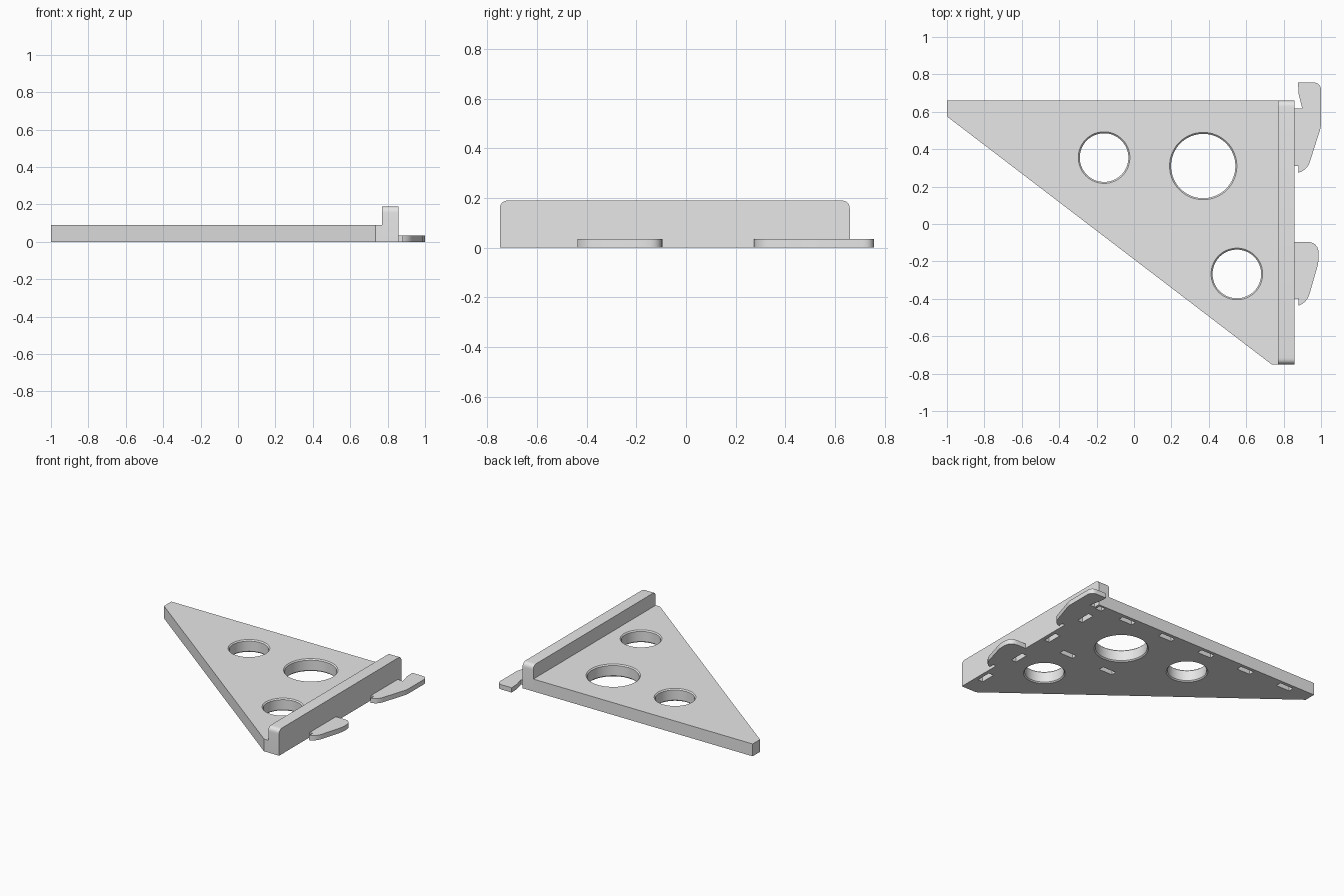
import bpy
import bmesh
import math
from mathutils import Vector

cube = bpy.data.objects.get("Cube")
if cube:
    bpy.data.objects.remove(cube)

grey = bpy.data.materials.new("plain grey")
grey.use_nodes = True
grey.diffuse_color = (0.8, 0.8, 0.8, 1)
grey.node_tree.nodes["Principled BSDF"].inputs["Base Color"].default_value = (0.8, 0.8, 0.8, 1)


def make_object(name, bm):
    bmesh.ops.recalc_face_normals(bm, faces=bm.faces)
    mesh = bpy.data.meshes.new(name)
    bm.to_mesh(mesh)
    bm.free()
    mesh.materials.append(grey)
    obj = bpy.data.objects.new(name, mesh)
    bpy.context.collection.objects.link(obj)
    return obj


def extrude(name, points, offset):
    """Prism from a closed outline of 3D points."""
    bm = bmesh.new()
    face = bm.faces.new([bm.verts.new(p) for p in points])
    new = bmesh.ops.extrude_face_region(bm, geom=[face])["geom"]
    verts = [v for v in new if isinstance(v, bmesh.types.BMVert)]
    bmesh.ops.translate(bm, verts=verts, vec=offset)
    return make_object(name, bm)


def rounded(points, steps=6):
    """Round the outline corners that carry a third value, the radius."""
    out = []
    for i, (x, y, r) in enumerate(points):
        p = Vector((x, y))
        if r == 0:
            out.append(p)
            continue
        a = p + (Vector(points[i - 1][:2]) - p).normalized() * r
        b = p + (Vector(points[(i + 1) % len(points)][:2]) - p).normalized() * r
        for k in range(steps + 1):
            t = k / steps
            out.append(a * (1 - t) ** 2 + p * 2 * t * (1 - t) + b * t * t)
    return out


def box_cutter(x, y, sx, sy, depth):
    pts = [(x + i * sx / 2, y + j * sy / 2, -0.05)
           for i, j in ((-1, -1), (1, -1), (1, 1), (-1, 1))]
    return extrude("slot_cutter", pts, (0, 0, depth + 0.05))


def hole_cutter(x, y, r, lip=0.008):
    """Round hole with a fine chamfer on both rims."""
    bm = bmesh.new()
    top, far = PLATE, 0.02
    profile = [(r + far, -far), (r - lip, lip), (r - lip, top - lip), (r + far, top + far)]
    rings = []
    for rad, z in profile:
        rings.append([bm.verts.new((x + rad * math.cos(a), y + rad * math.sin(a), z))
                      for a in (math.tau * k / 64 for k in range(64))])
    for low, high in zip(rings, rings[1:]):
        for k in range(64):
            n = (k + 1) % 64
            bm.faces.new((low[k], low[n], high[n], high[k]))
    bm.faces.new(rings[0])
    bm.faces.new(rings[-1])
    return make_object("hole_cutter", bm)


def cut(obj, cutter):
    mod = obj.modifiers.new("cut", 'BOOLEAN')
    mod.operation = 'DIFFERENCE'
    mod.solver = 'EXACT'
    mod.object = cutter
    cutter.hide_render = True
    cutter.hide_set(True)


PLATE, BACK, FRONT, INNER, OUTER = 0.09, 0.66, -0.75, 0.77, 0.857

# Triangular shelf plate
plate = extrude("bracket_plate",
                [(-1, BACK, 0), (-1, 0.575, 0), (0.735, FRONT, 0),
                 (INNER, FRONT, 0), (INNER, BACK, 0)], (0, 0, PLATE))

# Upright flange with rounded upper ends
side = rounded([(FRONT, 0, 0), (BACK, 0, 0), (BACK, 0.19, 0.035), (FRONT, 0.19, 0.035)])
flange = extrude("upright_flange", [(INNER, p.x, p.y) for p in side], (OUTER - INNER, 0, 0))

# Round lightening holes
for x, y, r in ((0.37, 0.31, 0.18), (-0.16, 0.355, 0.138), (0.55, -0.267, 0.138)):
    cut(plate, hole_cutter(x, y, r))

# Shallow slots on the underside
for i in range(5):
    cut(plate, box_cutter(0.575 - 0.34 * i, 0.615, 0.11, 0.04, 0.05))
for x in (0.59, 0.25):
    cut(plate, box_cutter(x, 0.025, 0.11, 0.04, 0.05))
for i in range(4):
    cut(flange, box_cutter(0.81, -0.56 + 0.342 * i, 0.04, 0.11, 0.05))
cut(flange, box_cutter(0.815, 0.625, 0.05, 0.04, 0.05))

# Hooked tabs on the outer side
hook = [(OUTER, 0.617, 0), (0.90, 0.617, 0), (0.88, 0.695, 0), (0.877, 0.757, 0),
        (1, 0.757, 0.045), (1, 0.52, 0.02), (0.925, 0.285, 0.05), (0.88, 0.275, 0),
        (0.88, 0.31, 0), (OUTER, 0.31, 0)]
lug = [(OUTER, -0.095, 0), (0.987, -0.095, 0.065), (0.987, -0.205, 0.03),
       (0.925, -0.42, 0.05), (0.88, -0.437, 0), (0.88, -0.397, 0), (OUTER, -0.397, 0)]
tabs = [extrude(name, [(p.x, p.y, 0) for p in rounded(pts)], (0, 0, 0.035))
        for name, pts in (("hooked_tab", hook), ("lower_tab", lug))]

# Smooth curves, sharp edges
bpy.ops.object.select_all(action='DESELECT')
for obj in [plate, flange] + tabs:
    bpy.context.view_layer.objects.active = obj
    obj.select_set(True)
    for mod in list(obj.modifiers):
        bpy.ops.object.modifier_apply(modifier=mod.name)
bpy.ops.object.shade_smooth_by_angle(angle=math.radians(30))
for obj in [o for o in bpy.data.objects if "_cutter" in o.name]:
    bpy.data.objects.remove(obj)
